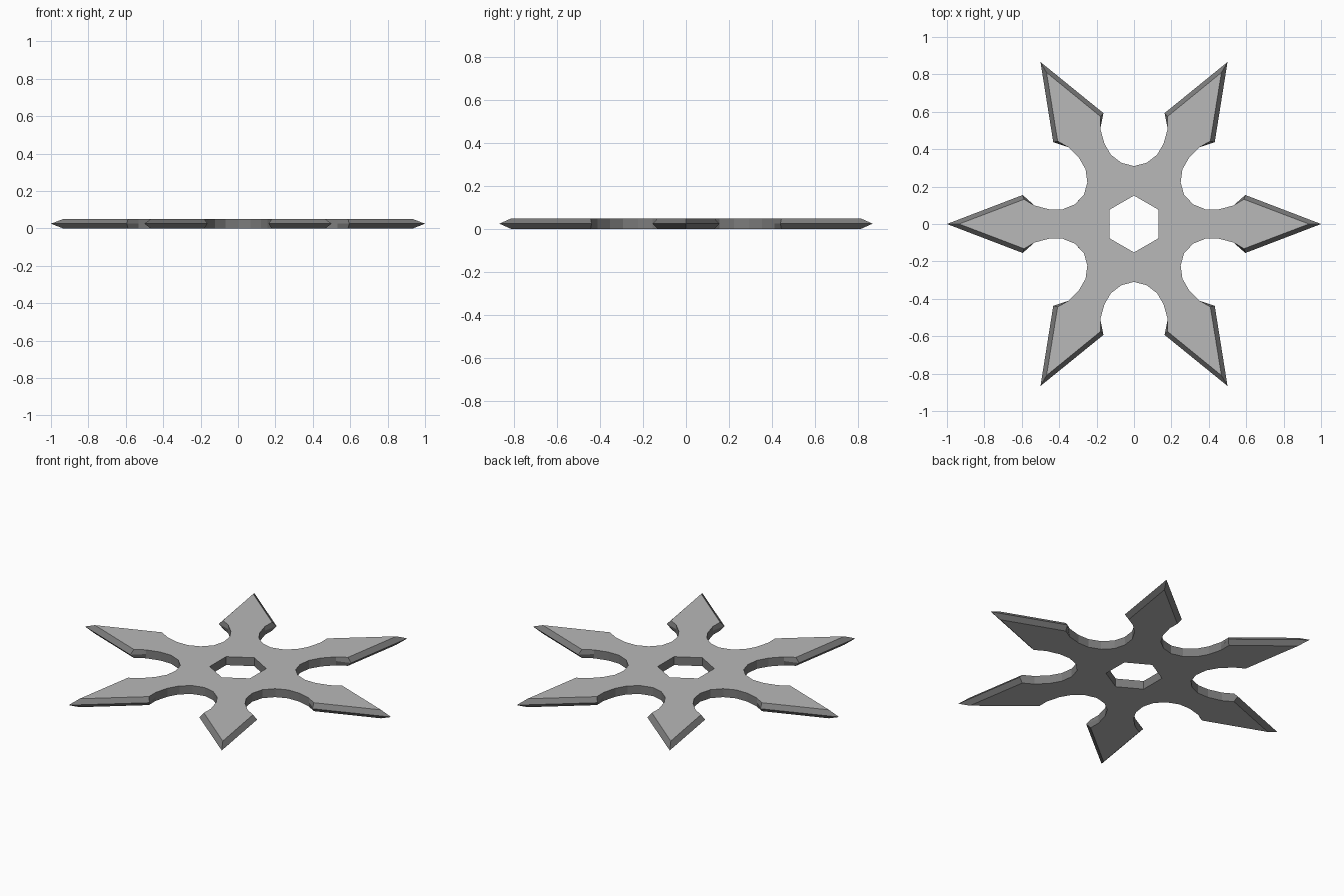
import bpy, bmesh
from math import radians
from mathutils import Vector, Matrix

if "Cube" in bpy.data.objects:
    bpy.data.objects.remove(bpy.data.objects["Cube"])

T = 0.05          # plate thickness
HOLE_R = 0.152    # hexagonal hole radius
# Half outline of one blade (pointing +x): neck arc, then barb and tip
NECK = [(0.268, 0.155), (0.317, 0.105), (0.383, 0.078), (0.452, 0.078), (0.532, 0.099)]
FLAT = [(0.588, 0.132), (0.935, 0)]    # corners of the flat face
EDGE = [(0.595, 0.155), (1.0, 0)]      # sharp cutting edge at mid thickness


def full(half):
    """Mirror a half outline that ends on the blade axis."""
    return half + [(x, -y) for x, y in reversed(half[:-1])]


def material(name, grey):
    m = bpy.data.materials.new(name)
    m.diffuse_color = (grey, grey, grey, 1)
    m.use_nodes = True
    m.node_tree.nodes["Principled BSDF"].inputs["Base Color"].default_value = m.diffuse_color
    return m


hole = Matrix.Rotation(radians(30), 2) @ Vector((HOLE_R, 0))
flat = full(NECK + FLAT)
mid = full(NECK + EDGE)

bm = bmesh.new()


def rim(verts):
    bm.faces.new(verts).material_index = 1


for k in range(6):
    rot = Matrix.Rotation(radians(60 * k), 4, 'Z')

    def ring(pts, z):
        return [bm.verts.new(rot @ Vector((x, y, z))) for x, y in pts]

    hole_pts = [(hole.x, -hole.y), (hole.x, hole.y)]
    m = ring(mid, T / 2)
    holes = []
    for z in (0, T):
        # flat face of the sector, plus the walls and bevels of its rim
        r, h = ring(flat, z), ring(hole_pts, z)
        holes.append(h)
        bm.faces.new(r + h)
        for i in range(len(r) - 1):
            rim((r[i], r[i + 1], m[i + 1], m[i]))
    # hole wall
    (a, b), (c, d) = holes
    rim((a, b, d, c))

bmesh.ops.remove_doubles(bm, verts=bm.verts, dist=0.001)
bmesh.ops.recalc_face_normals(bm, faces=bm.faces)
mesh = bpy.data.meshes.new("throwing_star")
bm.to_mesh(mesh)
bm.free()
mesh.materials.append(material("steel_face", 0.48))
mesh.materials.append(material("dark_rim", 0.2))
obj = bpy.data.objects.new("throwing_star", mesh)
bpy.context.collection.objects.link(obj)
